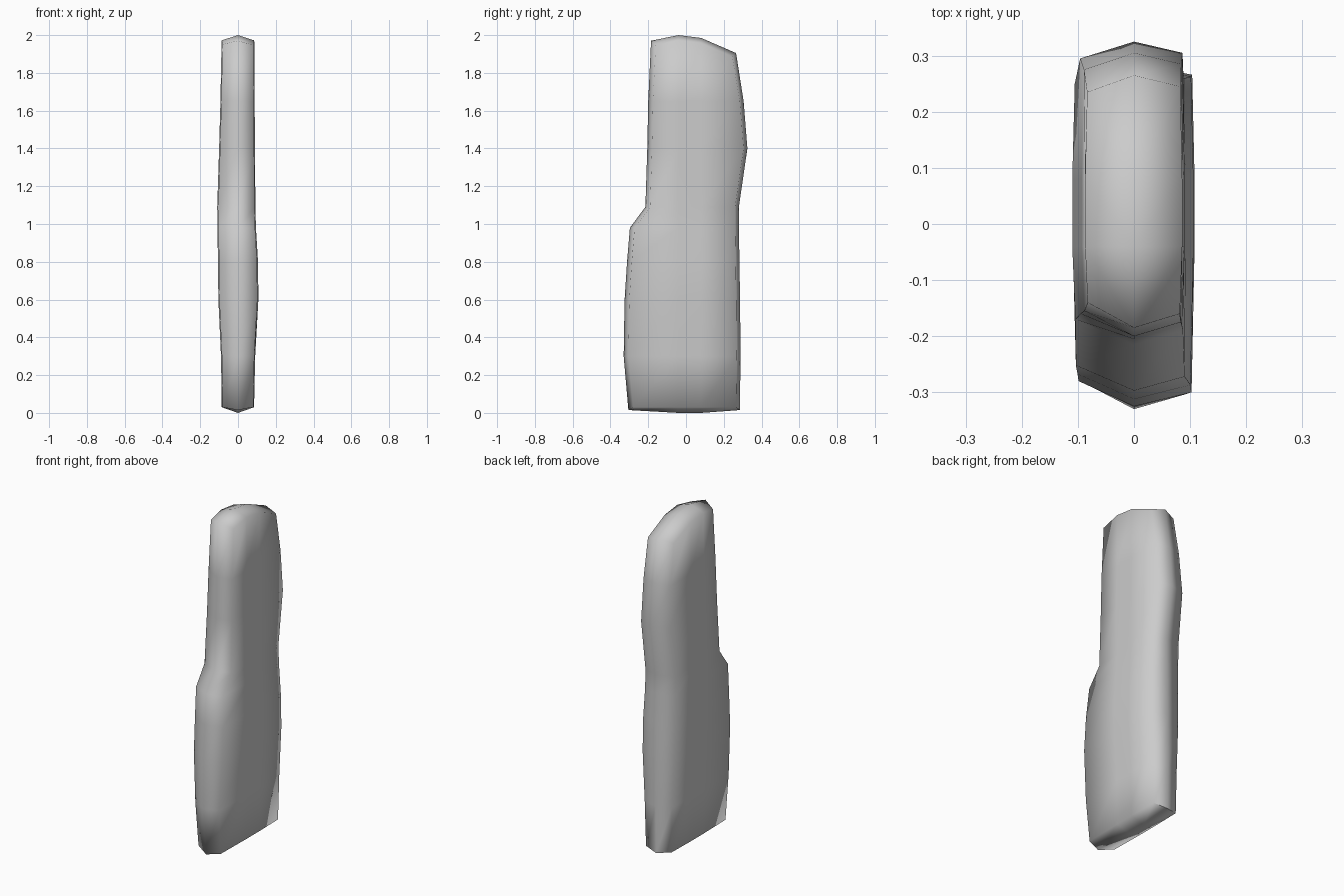
import bpy, bmesh, math

if "Cube" in bpy.data.objects:
    bpy.data.objects.remove(bpy.data.objects["Cube"])

# Horizontal sections: z, front ridge y, back ridge y, left half width, right half width
sections = [
    (0.02, -0.305, 0.285, 0.086, 0.085),
    (0.30, -0.330, 0.289, 0.090, 0.091),
    (0.60, -0.325, 0.286, 0.104, 0.108),
    (0.80, -0.312, 0.283, 0.106, 0.106),
    (0.98, -0.297, 0.280, 0.109, 0.095),
    (1.09, -0.215, 0.280, 0.110, 0.092),
    (1.40, -0.205, 0.325, 0.100, 0.090),
    (1.65, -0.200, 0.305, 0.093, 0.088),
    (1.97, -0.185, 0.265, 0.087, 0.086),
]
top_profile = [(-0.185, 1.97), (-0.04, 2.0), (0.08, 1.985), (0.265, 1.905)]


def top_z(y):
    for (y0, z0), (y1, z1) in zip(top_profile, top_profile[1:]):
        if y <= y1:
            return z0 + (z1 - z0) * (y - y0) / (y1 - y0)
    return top_profile[-1][1]


def ring_points(i):
    z, f, b, left, right = sections[i]
    rf, rb = f + 0.025, b - 0.02      # right bevel
    lf, lb = f + 0.045, b - 0.03      # left bevel
    pts = [(0, f), (right * .95, rf), (right, -0.04), (right, 0.08), (right * .96, rb),
           (0, b), (-left * .96, lb), (-left, 0.08), (-left, -0.04), (-left * .95, lf)]
    out = []
    for x, y in pts:
        zz = z
        if i == 0:
            zz = 0.015 if x == 0 else 0.03
        elif i == len(sections) - 1:
            zz = top_z(y) - (0 if x == 0 else 0.028)
        out.append((x, y, zz))
    return out


bm = bmesh.new()
rings = [[bm.verts.new(p) for p in ring_points(i)] for i in range(len(sections))]

# Slab walls
for a, b in zip(rings, rings[1:]):
    for k in range(10):
        n = (k + 1) % 10
        bm.faces.new((a[k], a[n], b[n], b[k]))


# Ridged caps on the top and underside
def cap(r, z1, z2):
    c1, c2 = bm.verts.new((0, -0.04, z1)), bm.verts.new((0, 0.08, z2))
    for q in ((r[0], r[1], r[2], c1), (c1, r[2], r[3], c2), (c2, r[3], r[4], r[5]),
              (r[0], c1, r[8], r[9]), (c1, c2, r[7], r[8]), (c2, r[5], r[6], r[7])):
        bm.faces.new(q)


cap(rings[0], 0.0, 0.0)
cap(rings[-1], 2.0, 1.985)
bmesh.ops.recalc_face_normals(bm, faces=bm.faces)

mesh = bpy.data.meshes.new("standing_stone")
bm.to_mesh(mesh)
bm.free()
stone = bpy.data.objects.new("standing_stone", mesh)
bpy.context.collection.objects.link(stone)
bpy.context.view_layer.objects.active = stone
stone.select_set(True)
bpy.ops.object.shade_smooth_by_angle(angle=math.radians(80))
